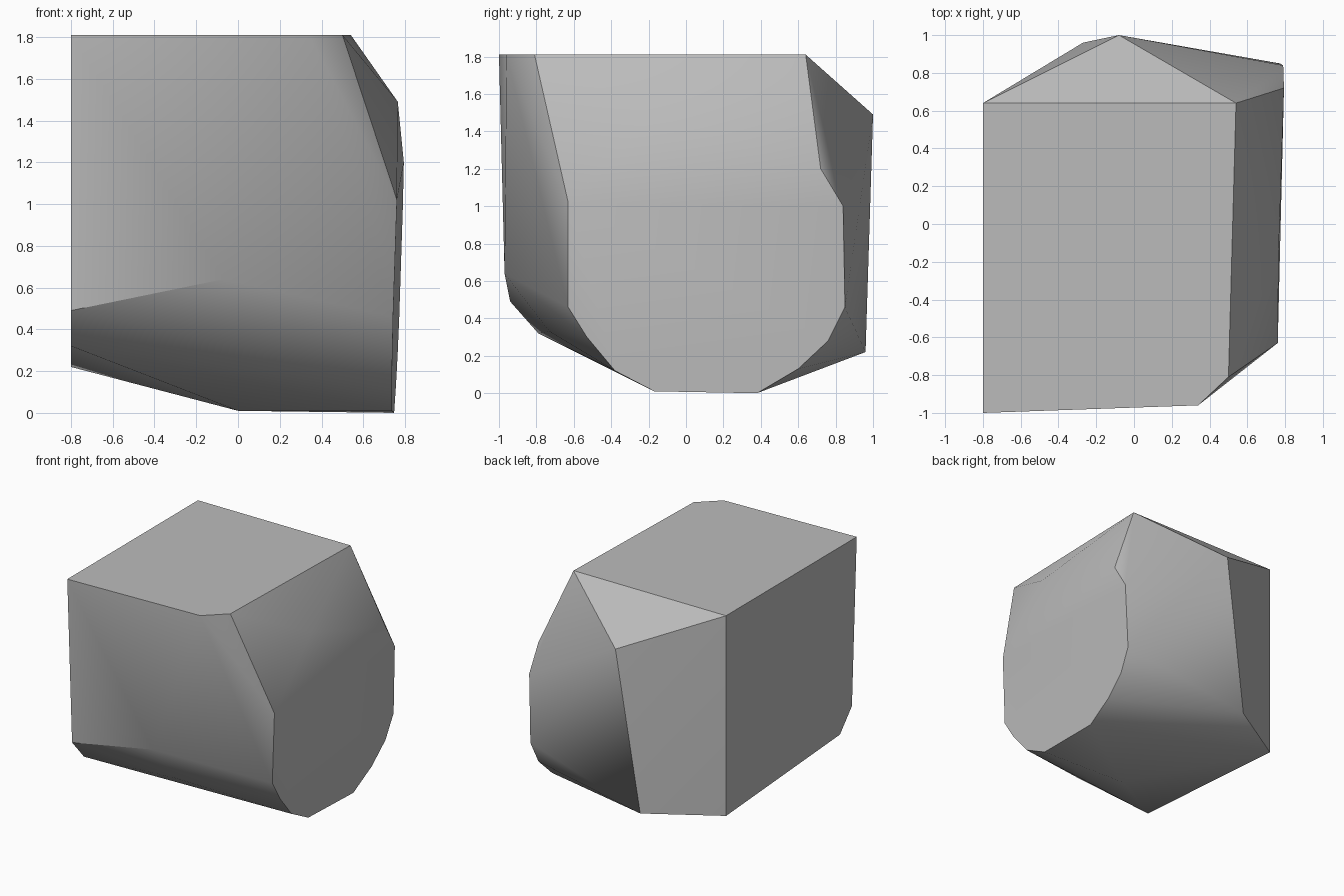
import bpy, bmesh, math

cube = bpy.data.objects.get("Cube")
if cube:
    bpy.data.objects.remove(cube, do_unlink=True)


def make_material(name, colour):
    mat = bpy.data.materials.new(name)
    mat.use_nodes = True
    mat.diffuse_color = colour
    mat.node_tree.nodes["Principled BSDF"].inputs["Base Color"].default_value = colour
    return mat


TOP, LEFT = 1.81, -0.8

# flat top outline (x, y)
top = [(LEFT, -1), (0.34, -0.96), (0.5, -0.81), (0.54, 0.64), (LEFT, 0.64)]
# flat left side, lower corners (y, z)
left = [(-0.94, 0.49), (-0.79, 0.32), (0.64, 0.22)]
# rounded facet on the +x side (y, z), slightly tilted
facet = [(-0.63, 1.02), (-0.63, 0.46), (-0.53, 0.3), (-0.38, 0.12), (-0.17, 0.01),
         (0.38, 0), (0.6, 0.13), (0.76, 0.28), (0.85, 0.46), (0.84, 1.0), (0.72, 1.2)]
# single corners: upper shoulder, back ridge, underside, front bulge
corners = [(0.765, -0.17, 1.49), (-0.08, 1, 1.49), (-0.27, 0.96, 0.22),
           (0, -0.14, 0.01), (-0.05, -0.73, 0.33), (-0.07, -0.97, 0.64)]

points = [(x, y, TOP) for x, y in top]
points += [(LEFT, y, z) for y, z in left]
points += [(0.74 + 0.02 * y + 0.033 * z, y, z) for y, z in facet]
points += corners

# chiselled stone block wrapped around its corners
bm = bmesh.new()
for p in points:
    bm.verts.new(p)
hull = bmesh.ops.convex_hull(bm, input=bm.verts)
loose = [v for v in bm.verts if not v.link_faces]
bmesh.ops.delete(bm, geom=loose, context='VERTS')
bmesh.ops.dissolve_limit(bm, angle_limit=math.radians(1), verts=bm.verts, edges=bm.edges)
bmesh.ops.recalc_face_normals(bm, faces=bm.faces)
mesh = bpy.data.meshes.new("stone_block")
bm.to_mesh(mesh)
bm.free()

block = bpy.data.objects.new("stone_block", mesh)
bpy.context.collection.objects.link(block)
mesh.materials.append(make_material("stone_grey", (0.5, 0.5, 0.5, 1)))

# soft shading on shallow ridges, crisp main edges
bpy.ops.object.select_all(action='DESELECT')
block.select_set(True)
bpy.context.view_layer.objects.active = block
bpy.ops.object.shade_smooth_by_angle(angle=math.radians(30))
